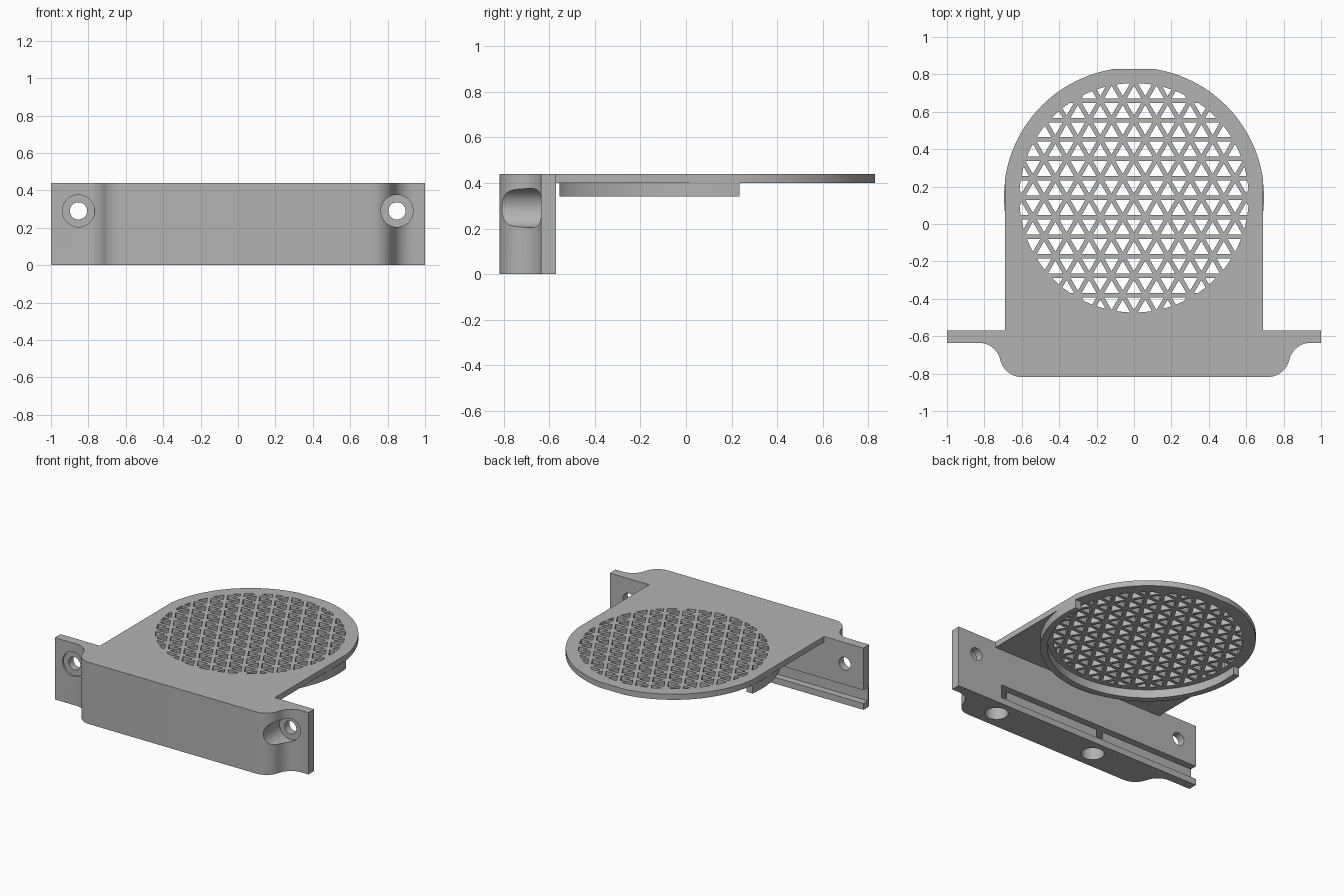
import bpy, bmesh
from math import sin, cos, atan, asin, pi, sqrt, radians
from mathutils import Matrix, Vector

cube = bpy.data.objects.get("Cube")
if cube:
    bpy.data.objects.remove(cube, do_unlink=True)

HEIGHT = 0.44
BACK, EAR, FRONT = -0.57, -0.635, -0.818
DISC_Y = 0.14

grey = bpy.data.materials.new("plain grey")
grey.use_nodes = True
colour = (0.45, 0.45, 0.45, 1)
grey.diffuse_color = colour
grey.node_tree.nodes["Principled BSDF"].inputs["Base Color"].default_value = colour


def prisms(name, outlines, z0, z1):
    """One object made of upright prisms, one for each xy outline."""
    bm = bmesh.new()
    for pts in outlines:
        face = bm.faces.new([bm.verts.new((x, y, z0)) for x, y in pts])
        geom = bmesh.ops.extrude_face_region(bm, geom=[face])["geom"]
        top = [g for g in geom if isinstance(g, bmesh.types.BMVert)]
        bmesh.ops.translate(bm, verts=top, vec=(0, 0, z1 - z0))
    bmesh.ops.recalc_face_normals(bm, faces=bm.faces)
    mesh = bpy.data.meshes.new(name)
    bm.to_mesh(mesh)
    bm.free()
    obj = bpy.data.objects.new(name, mesh)
    bpy.context.collection.objects.link(obj)
    mesh.materials.append(grey)
    return obj


def circle(x, y, r, n=48):
    return [(x + r * cos(2 * pi * i / n), y + r * sin(2 * pi * i / n)) for i in range(n)]


def activate(obj):
    bpy.ops.object.select_all(action='DESELECT')
    obj.select_set(True)
    bpy.context.view_layer.objects.active = obj


def boolean(obj, cutter, operation='DIFFERENCE'):
    mod = obj.modifiers.new("cut", 'BOOLEAN')
    mod.operation, mod.solver, mod.object = operation, 'EXACT', cutter
    activate(obj)
    bpy.ops.object.modifier_apply(modifier=mod.name)
    bpy.data.objects.remove(cutter, do_unlink=True)


def smooth(obj):
    activate(obj)
    bpy.ops.object.shade_smooth_by_angle(angle=radians(30))


def flare(x0, side, width=0.23, steps=10):
    """S-curve from the front face out to an ear, made of two tangent arcs."""
    rise = EAR - FRONT
    turn = 2 * atan(rise / width)
    r = width / (2 * sin(turn))
    arc = [(r * sin(turn * i / steps), r * (1 - cos(turn * i / steps)))
           for i in range(steps + 1)]
    arc += [(width - u, rise - v) for u, v in reversed(arc[:-1])]
    return [(x0 + side * u, FRONT + v) for u, v in arc]


# Mounting bar with two ears
outline = [(1, EAR), (1, BACK), (-1, BACK), (-1, EAR)]
outline += list(reversed(flare(-0.6, -1))) + flare(0.715, 1)
bar = prisms("mounting_bar", [outline], 0, HEIGHT)

# Screw holes and counterbores in the ears
for x in (-0.853, 0.85):
    for radius, y0, y1 in ((0.086, -0.95, EAR + 0.012), (0.046, -0.7, -0.5)):
        cutter = prisms("screw_cutter", [circle(0, 0, radius)], -y1, -y0)
        cutter.matrix_world = Matrix.Translation((x, 0, 0.29)) @ Matrix.Rotation(pi / 2, 4, 'X')
        bpy.context.view_layer.update()
        boolean(bar, cutter)

# Rear groove, open at one end, and two holes from below
groove = prisms("groove_cutter",
                [[(-1.1, -0.62), (0.64, -0.62), (0.64, -0.5), (-1.1, -0.5)]], 0.045, 0.14)
boolean(bar, groove)
for x in (0.58, -0.23):
    boolean(bar, prisms("hole_cutter", [circle(x, -0.69, 0.075)], -0.1, 0.141))
smooth(bar)

# Round-ended plate, trimmed flat at the tip and sides
R, HALF = 0.697, 0.69
start = asin(sqrt(R * R - HALF * HALF) / R)
plate_outline = [(-HALF, BACK), (HALF, BACK)]
for first in (start, pi / 2 + start):
    for i in range(25):
        a = first + (pi / 2 - 2 * start) * i / 24
        plate_outline.append((R * cos(a), DISC_Y + R * sin(a)))
plate = prisms("grille_plate", [plate_outline], 0.40, HEIGHT)

# Triangular grille, trimmed to a circle
ROW = 0.104
SIDE = ROW * 2 / sqrt(3)
GAP = 0.012
GRILLE_R = 0.613
shrink = 1 - GAP / (ROW / 3)
triangles = []
for row in range(-7, 7):
    for col in range(-8, 9):
        x = (col + (row % 2) / 2) * SIDE
        y = DISC_Y + row * ROW
        up = [(x, y), (x + SIDE, y), (x + SIDE / 2, y + ROW)]
        down = [(x, y), (x + SIDE / 2, y + ROW), (x - SIDE / 2, y + ROW)]
        for tri in (up, down):
            centre = sum((Vector(p) for p in tri), Vector((0, 0))) / 3
            if (centre - Vector((0, DISC_Y))).length < GRILLE_R + 0.03:
                triangles.append([centre + (Vector(p) - centre) * shrink for p in tri])
cutter = prisms("grille_cutter", triangles, 0.35, 0.5)
boolean(cutter, prisms("grille_limit", [circle(0, DISC_Y, GRILLE_R, 96)], 0.37, 0.48), 'INTERSECT')
boolean(plate, cutter)
smooth(plate)


# Locating rim under the plate, open toward the tip
def rim_arc(r, n=64):
    end = asin(0.095 / r)
    return [(r * cos(a), DISC_Y + r * sin(a))
            for a in (-pi - end + (pi + 2 * end) * i / n for i in range(n + 1))]


rim = prisms("locating_rim", [rim_arc(0.695) + list(reversed(rim_arc(0.65)))], 0.34, 0.40)
smooth(rim)
